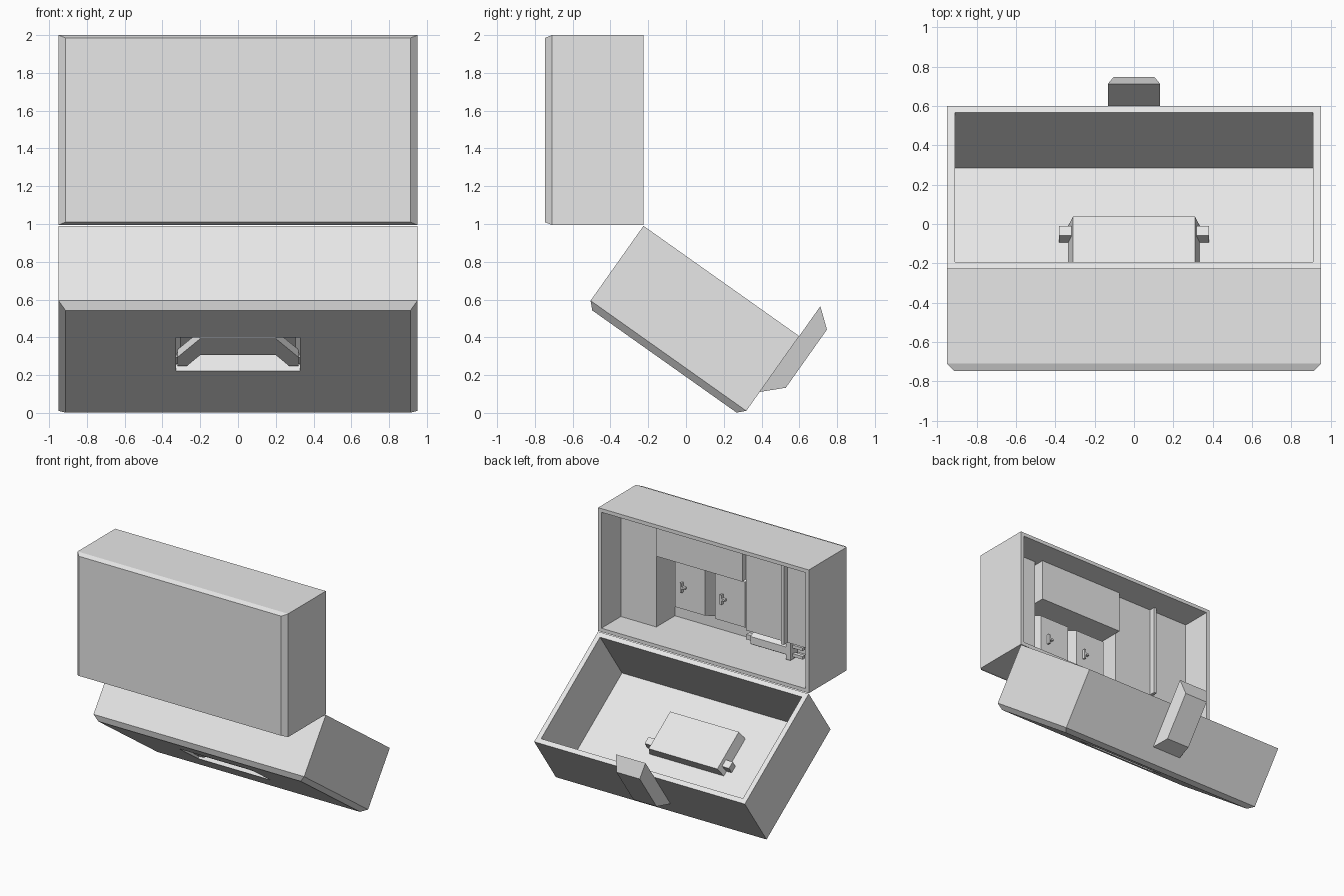
import bpy, bmesh, math
from mathutils import Matrix, Vector

if "Cube" in bpy.data.objects:
    bpy.data.objects.remove(bpy.data.objects["Cube"])

grey = bpy.data.materials.new("plain grey")
grey.use_nodes = True
grey.diffuse_color = (0.8, 0.8, 0.8, 1)
grey.node_tree.nodes["Principled BSDF"].inputs["Base Color"].default_value = (0.8, 0.8, 0.8, 1)


def frame(u, d, origin):
    """Case half frame: x across, u away from the hinge, d from rim to outer face."""
    m = Matrix((Vector((1, 0, 0)), Vector(u), Vector(d))).transposed().to_4x4()
    m.translation = Vector(origin)
    return m


tilt = math.radians(35.3)
UPPER = frame((0, 0, 1), (0, -1, 0), (0, -0.225, 0.995))
LOWER = frame((0, math.cos(tilt), -math.sin(tilt)),
              (0, -math.sin(tilt), -math.cos(tilt)), (0, -0.225, 0.99))


def finish(name, bm, space):
    bm.transform(space)
    bmesh.ops.recalc_face_normals(bm, faces=bm.faces)
    mesh = bpy.data.meshes.new(name)
    bm.to_mesh(mesh)
    bm.free()
    mesh.materials.append(grey)
    obj = bpy.data.objects.new(name, mesh)
    bpy.context.collection.objects.link(obj)
    return obj


def loft(name, space, rects):
    """Solid through rectangles (x0, x1, u0, u1, d), capped at both ends."""
    bm = bmesh.new()
    rings = [[bm.verts.new(p) for p in
              ((a, c, d), (b, c, d), (b, e, d), (a, e, d))]
             for a, b, c, e, d in rects]
    for r, s in zip(rings, rings[1:]):
        for i in range(4):
            j = (i + 1) % 4
            bm.faces.new((r[i], r[j], s[j], s[i]))
    bm.faces.new(rings[0])
    bm.faces.new(rings[-1])
    return finish(name, bm, space)


def box(name, space, x0, x1, u0, u1, d0, d1):
    return loft(name, space, [(x0, x1, u0, u1, d0), (x0, x1, u0, u1, d1)])


def prism(name, space, outline, d0, d1):
    """Extrude an (x, u) outline in depth."""
    bm = bmesh.new()
    face = bm.faces.new([bm.verts.new((x, u, d0)) for x, u in outline])
    ext = bmesh.ops.extrude_face_region(bm, geom=[face])
    verts = [v for v in ext["geom"] if isinstance(v, bmesh.types.BMVert)]
    bmesh.ops.translate(bm, verts=verts, vec=(0, 0, d1 - d0))
    return finish(name, bm, space)


def cut(targets, cutter):
    for obj in targets:
        mod = obj.modifiers.new("cut", 'BOOLEAN')
        mod.operation, mod.solver, mod.object = 'DIFFERENCE', 'EXACT', cutter
        bpy.context.view_layer.update()
        done = obj.evaluated_get(bpy.context.evaluated_depsgraph_get())
        obj.data = bpy.data.meshes.new_from_object(done)
        obj.modifiers.clear()
    bpy.data.objects.remove(cutter)


def case_half(name, space, length, bevel_u, wall):
    """Open tray with a bevelled outer face."""
    w, i = 0.95, 0.95 - wall
    return loft(name, space, [
        (-i, i, wall, length - wall, 0.49),
        (-i, i, wall, length - wall, 0),
        (-w, w, 0, length, 0),
        (-w, w, 0, length, 0.485),
        (0.037 - w, w - 0.037, bevel_u, length - bevel_u, 0.522)])


# Case halves
upper_case = case_half("upper_case", UPPER, 1.005, 0.015, 0.03)
lower_case = case_half("lower_case", LOWER, 1.01, 0.037, 0.04)

# Handle housing and its recess in the underside
housing = loft("handle_housing", LOWER, [(-0.335, 0.335, 0.27, 0.61, 0.495),
                                         (-0.31, 0.31, 0.27, 0.61, 0.405)])
cut([lower_case, housing],
    loft("recess_cutter", LOWER, [(-0.328, 0.328, 0.287, 0.59, 0.56),
                                  (-0.328, 0.328, 0.287, 0.59, 0.485),
                                  (-0.305, 0.305, 0.287, 0.59, 0.418)]))

# Folding handle with a pivot pin on each side
half = [(0.2, 0.32), (0.32, 0.49), (0.32, 0.57), (0.27, 0.57), (0.2, 0.47)]
prism("handle", LOWER, half + [(-x, u) for x, u in reversed(half)], 0.455, 0.505)
for side, label in ((1, "left"), (-1, "right")):
    x0, x1 = sorted((side * 0.3, side * 0.38))
    box(f"handle_pin_{label}", LOWER, x0, x1, 0.507, 0.567, 0.43, 0.49)

# Latch on the end wall
latch = bmesh.new()
ends = [[latch.verts.new((x, u, d)) for u, d, x in
         ((1.01, -0.194, s * 0.133), (1.01, 0.362, s * 0.133),
          (1.11, 0.264, s * 0.105), (1.11, -0.113, s * 0.105))] for s in (1, -1)]
for e in ends:
    latch.faces.new(e)
for i in range(4):
    j = (i + 1) % 4
    latch.faces.new((ends[0][i], ends[0][j], ends[1][j], ends[1][i]))
finish("latch", latch, LOWER)

# Fitted panels inside the upper half
box("tall_panel", UPPER, 0.6, 0.93, 0.02, 0.98, 0.25, 0.495)
box("top_block", UPPER, -0.21, 0.565, 0.635, 0.98, 0.2, 0.495)
box("middle_panel", UPPER, -0.56, -0.21, 0.22, 0.98, 0.25, 0.495)
box("divider", UPPER, -0.585, -0.56, 0.22, 0.98, 0.2, 0.495)
box("end_panel", UPPER, -0.93, -0.585, 0.22, 0.98, 0.25, 0.495)

# Two small cabinets with door pulls
for n, x in enumerate((0.345, -0.015), 1):
    loft(f"cabinet_{n}", UPPER, [(x - 0.175, x + 0.175, 0.14, 0.64, 0.495),
                                 (x - 0.135, x + 0.135, 0.2, 0.57, 0.32)])
    box(f"door_pull_{n}", UPPER, x + 0.06, x + 0.075, 0.34, 0.42, 0.295, 0.325)
    box(f"door_pull_bar_{n}", UPPER, x + 0.03, x + 0.075, 0.375, 0.39, 0.295, 0.325)

# Small tool resting below the panels
loft("tool_body", UPPER, [(-0.52, -0.2, 0.06, 0.16, 0.42),
                          (-0.52, -0.2, 0.05, 0.17, 0.37),
                          (-0.52, -0.2, 0.08, 0.14, 0.32)])
box("tool_tip", UPPER, -0.2, -0.14, 0.09, 0.13, 0.35, 0.39)
box("tool_collar", UPPER, -0.56, -0.52, 0.04, 0.18, 0.32, 0.42)
for u in (0.06, 0.13):
    box("tool_prong", UPPER, -0.65, -0.56, u, u + 0.025, 0.35, 0.38)
